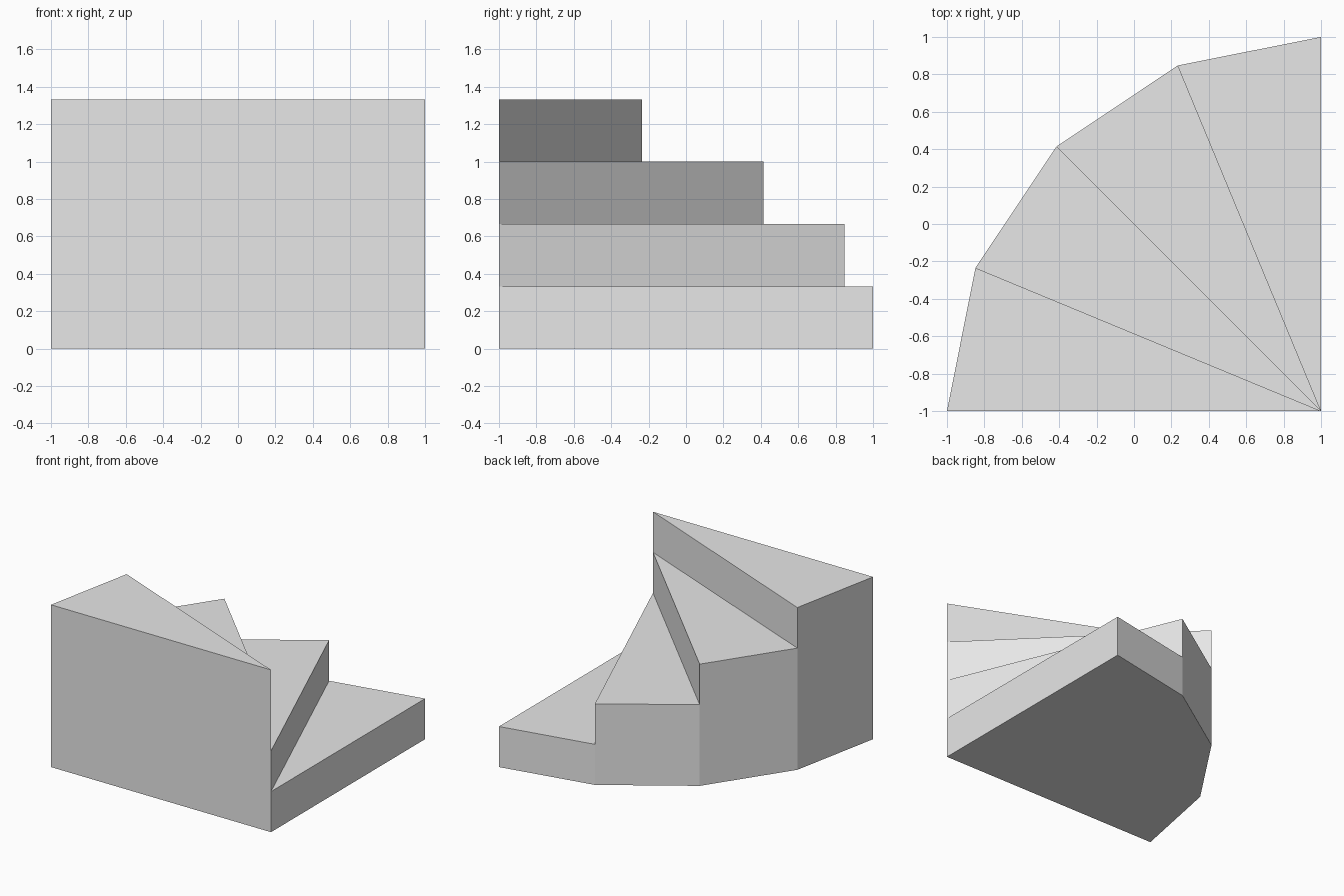
import bpy
import bmesh
import math
from mathutils import Vector

cube = bpy.data.objects.get("Cube")
if cube:
    bpy.data.objects.remove(cube, do_unlink=True)

STEPS = 4
RISE = 1 / 3
RADIUS = 2.0
PIVOT = Vector((1, -1, 0))

grey = bpy.data.materials.new("light grey")
grey.use_nodes = True
grey.diffuse_color = (0.8, 0.8, 0.8, 1)
grey.node_tree.nodes["Principled BSDF"].inputs["Base Color"].default_value = grey.diffuse_color

bm = bmesh.new()
grid = {}


def vert(spoke, level):
    """Shared vertex on a spoke's outer end (or the pivot, spoke None)."""
    key = (spoke, level)
    if key not in grid:
        p = PIVOT + Vector((0, 0, level * RISE))
        if spoke is not None:
            a = math.pi / 2 * (1 + spoke / STEPS)
            p += RADIUS * Vector((math.cos(a), math.sin(a), 0))
        grid[key] = bm.verts.new(p)
    return grid[key]


def face(*keys):
    bm.faces.new([vert(*k) for k in keys])


# Underside of the whole quarter turn
face((None, 0), *[(s, 0) for s in range(STEPS + 1)])

for i in range(STEPS):
    top = i + 1
    # Wedge tread
    face((None, top), (i, top), (i + 1, top))
    # Outer wall, meeting the lower neighbour's tread at its corner
    seam = [(i, i)] if i else []
    face((i, 0), (i + 1, 0), (i + 1, top), (i, top), *seam)
    # Riser up to this tread
    if i:
        face((None, i), (i, i), (i, top), (None, top))

# Low side wall and tall front wall
face((None, 0), (0, 0), (0, 1), (None, 1))
face((STEPS, 0), (STEPS, STEPS), *[(None, k) for k in range(STEPS, -1, -1)])

bmesh.ops.recalc_face_normals(bm, faces=bm.faces[:])
mesh = bpy.data.meshes.new("winder_stairs")
bm.to_mesh(mesh)
bm.free()
mesh.materials.append(grey)
stairs = bpy.data.objects.new("winder_stairs", mesh)
bpy.context.collection.objects.link(stairs)
